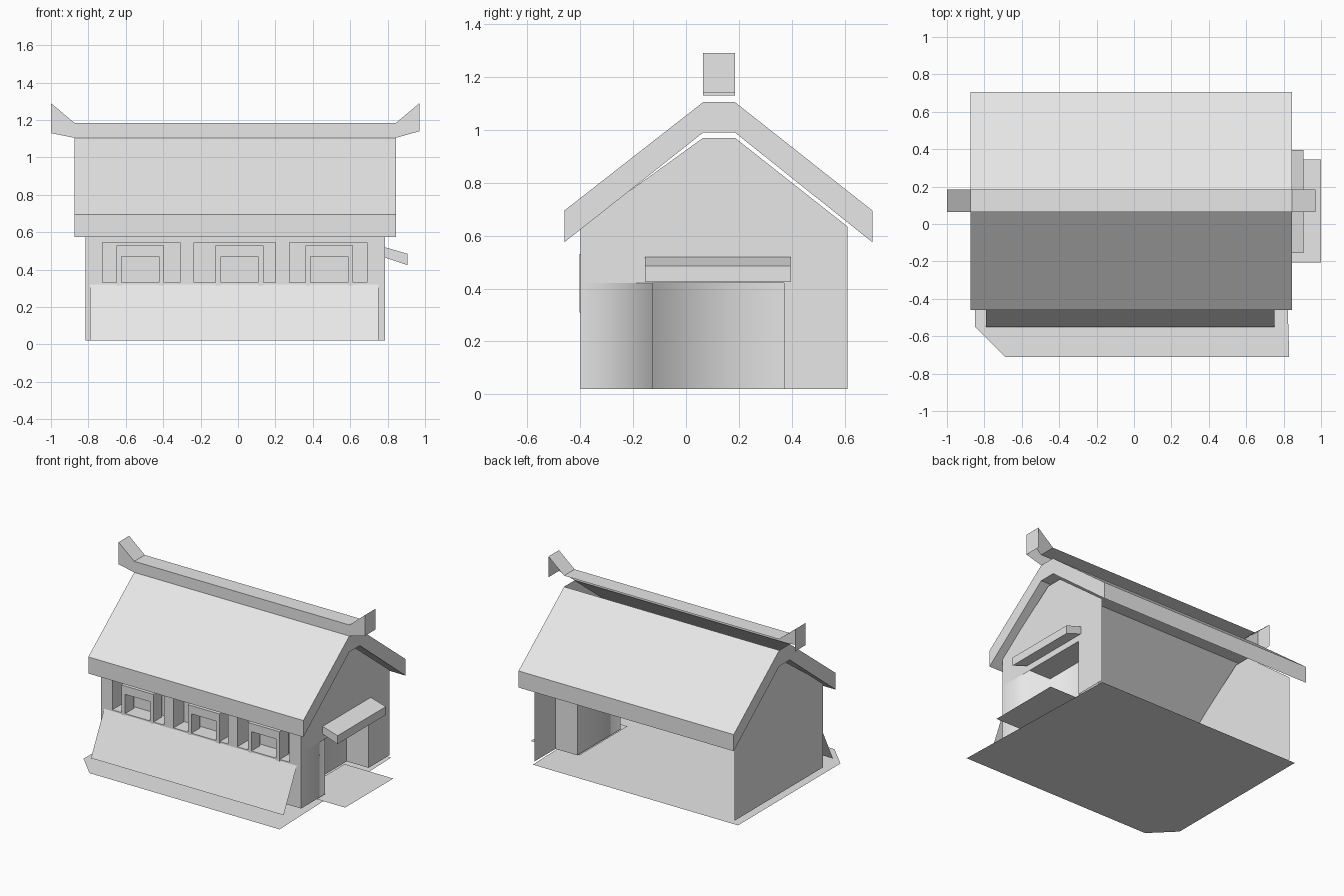
import bpy
from mathutils import Vector

cube = bpy.data.objects.get("Cube")
if cube:
    bpy.data.objects.remove(cube, do_unlink=True)

GREY = (0.8, 0.8, 0.8, 1)
mat = bpy.data.materials.new("plain_grey")
mat.use_nodes = True
mat.diffuse_color = GREY
bsdf = next(n for n in mat.node_tree.nodes if n.type == "BSDF_PRINCIPLED")
bsdf.inputs["Base Color"].default_value = GREY


def build(name, verts, faces, smooth=False):
    mesh = bpy.data.meshes.new(name)
    mesh.from_pydata([tuple(v) for v in verts], [], faces)
    mesh.materials.append(mat)
    for p in mesh.polygons:
        p.use_smooth = smooth
    mesh.update()
    obj = bpy.data.objects.new(name, mesh)
    bpy.context.collection.objects.link(obj)
    return obj


def sheet(name, polygons):
    """Separate flat polygons in one mesh."""
    verts, faces = [], []
    for poly in polygons:
        faces.append(range(len(verts), len(verts) + len(poly)))
        verts += poly
    return build(name, verts, [list(f) for f in faces])


def extrude(name, profile, vec, skip=()):
    """Sweep a profile along vec, capped; edges in skip stay open."""
    n = len(profile)
    start = [Vector(p) for p in profile]
    verts = start + [p + Vector(vec) for p in start]
    faces = [(i, i + n, (i + 1) % n + n, (i + 1) % n)
             for i in range(n) if i not in skip]
    faces += [list(range(n)), list(range(2 * n - 1, n - 1, -1))]
    return build(name, verts, faces)


def front_quad(x0, x1, z0, z1, y):
    return [(x0, y, z0), (x1, y, z0), (x1, y, z1), (x0, y, z1)]


# Main dimensions
LEFT, RIGHT = -0.815, 0.785
FRONT, BACK = -0.40, 0.61
BASE, WALL_TOP, GABLE_TOP = 0.02, 0.635, 0.97
RIDGE_F, RIDGE_B = 0.065, 0.185

# Ground with one cut corner, and the door step
sheet("ground", [[(-0.85, -0.55, 0), (-0.69, -0.71, 0), (0.83, -0.71, 0),
                  (0.79, 0.62, 0), (-0.85, 0.62, 0)]])
sheet("door_step", [[(0.61, -0.205, 0.01), (1, -0.205, 0.01),
                     (1, 0.345, 0.01), (0.61, 0.345, 0.01)]])

# Blank gable wall
gable = [(FRONT, BASE), (FRONT, WALL_TOP), (RIDGE_F, GABLE_TOP),
         (RIDGE_B, GABLE_TOP), (BACK, WALL_TOP), (BACK, BASE)]
sheet("blank_gable_wall", [[(LEFT, y, z) for y, z in gable]])

# Gable wall around the doorway
D0, D1, DTOP, DIN = -0.125, 0.37, 0.42, 0.61
upper = [(FRONT, DTOP), (D1, DTOP), (D1, BASE), (BACK, BASE),
         (BACK, WALL_TOP), (RIDGE_B, GABLE_TOP), (RIDGE_F, GABLE_TOP),
         (FRONT, WALL_TOP)]
sheet("door_gable_wall", [
    [(RIGHT, y, z) for y, z in upper],
    [(RIGHT, D1, BASE), (RIGHT, D1, DTOP), (DIN, D1, DTOP), (DIN, D1, BASE)],
    [(DIN, D0, DTOP), (DIN, D1, DTOP), (RIGHT, D1, DTOP), (RIGHT, D0, DTOP)]])

# Softly shaded pier, jamb and back of the door recess
path = [(RIGHT, FRONT), (RIGHT, D0), (DIN, D0), (DIN, D1)]
build("door_recess",
      [(x, y, z) for z in (BASE, DTOP) for x, y in path],
      [(i, i + 1, i + 5, i + 4) for i in range(3)], smooth=True)

# Sloping door canopy
extrude("door_canopy",
        [(0.785, -0.155, 0.465), (0.905, -0.155, 0.425),
         (0.905, -0.155, 0.485), (0.785, -0.155, 0.52)], (0, 0.55, 0))

# Front wall with three window recesses
W0, W1, DEEP = 0.33, 0.545, -0.28
windows = [(-0.725, -0.31), (-0.235, 0.20), (0.275, 0.69)]
polys = [front_quad(LEFT, RIGHT, BASE, W0, FRONT),
         front_quad(LEFT, RIGHT, W1, WALL_TOP, FRONT)]
edges = [LEFT] + [x for w in windows for x in w] + [RIGHT]
for a, b in zip(edges[::2], edges[1::2]):
    polys.append(front_quad(a, b, W0, W1, FRONT))
for a, b in windows:
    outer = front_quad(a, b, W0, W1, FRONT)
    inner = front_quad(a, b, W0, W1, DEEP)
    polys.append(inner)
    for i in range(4):
        j = (i + 1) % 4
        polys.append([outer[i], outer[j], inner[j], inner[i]])
sheet("front_wall", polys)

# Arched window frames
for i, l in enumerate((-0.65, -0.12, 0.36)):
    r, t = l + 0.255, 0.028
    shape = [(l, 0.31), (l + t, 0.31), (l + t, 0.47), (r - t, 0.47),
             (r - t, 0.31), (r, 0.31), (r, 0.53), (l, 0.53)]
    extrude(f"window_frame_{i + 1}",
            [(x, FRONT - 0.002, z) for x, z in shape], (0, 0.1, 0))

# Leaning front panel
sheet("front_panel", [[(-0.79, -0.55, BASE), (0.75, -0.55, BASE),
                       (0.75, -0.395, 0.33), (-0.79, -0.395, 0.33)]])

# Thick roof, open along the top under the ridge
roof = [(-0.46, 0.575), (-0.46, 0.695), (RIDGE_F, 1.105), (RIDGE_B, 1.105),
        (0.705, 0.695), (0.705, 0.575), (RIDGE_B, 0.99), (RIDGE_F, 0.99)]
extrude("roof", [(-0.875, y, z) for y, z in roof], (1.72, 0, 0), skip=(2,))

# Ridge beam with upturned ends, open at the back and below
verts, faces = [], []
for x, low, high in ((-1, 1.13, 1.29), (-0.875, 1.105, 1.185),
                     (0.845, 1.105, 1.185), (0.97, 1.14, 1.29)):
    verts += [(x, RIDGE_F, low), (x, RIDGE_F, high),
              (x, RIDGE_B, high), (x, RIDGE_B, low)]
for k in (0, 4, 8):
    for i in (0, 1):
        faces.append((k + i, k + i + 4, k + i + 5, k + i + 1))
faces += [(0, 1, 2, 3), (15, 14, 13, 12)]
build("ridge_beam", verts, faces)
